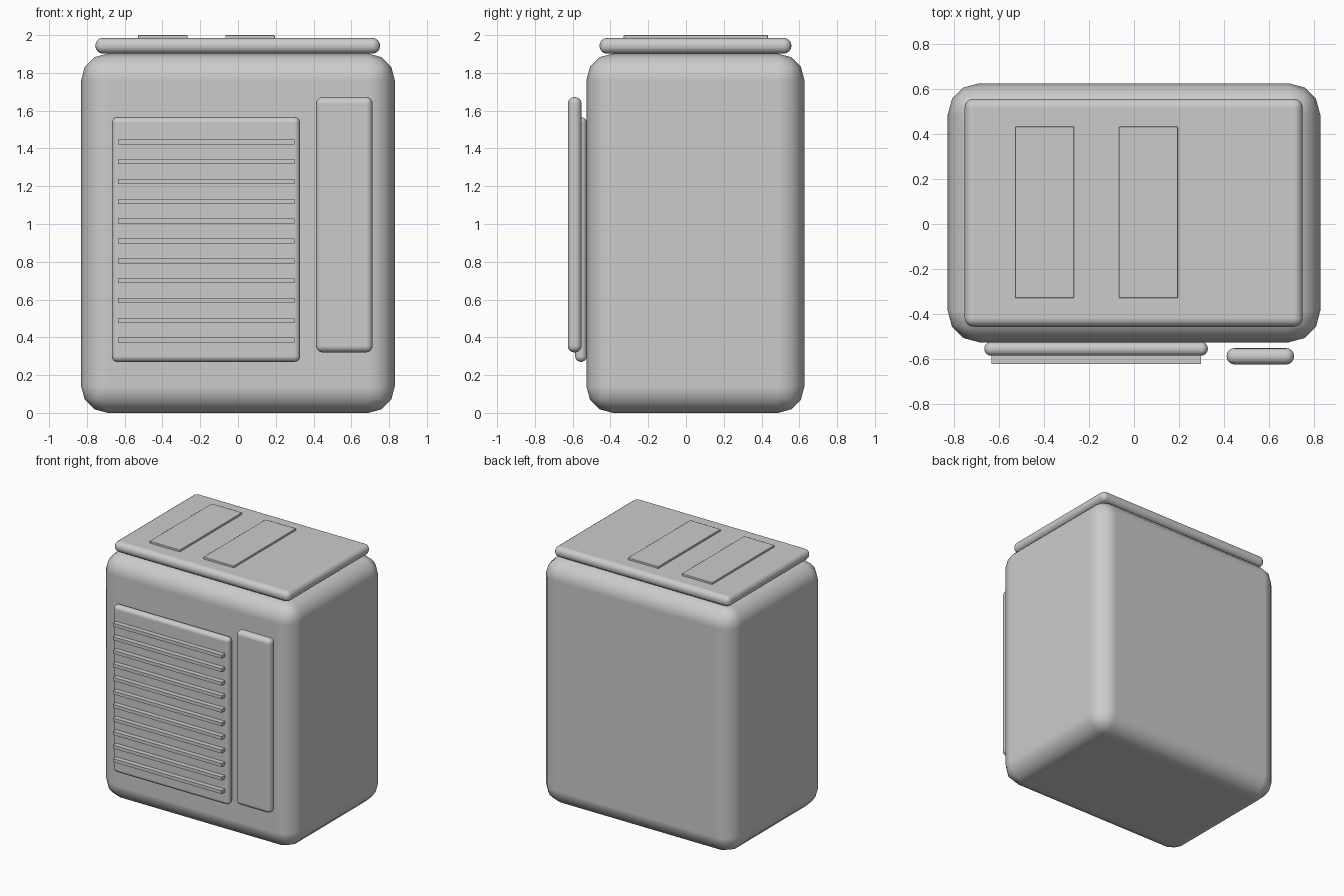
import bpy
import math

if "Cube" in bpy.data.objects:
    bpy.data.objects.remove(bpy.data.objects["Cube"])


def box(name, x, y, z, bevel=0.0, segments=3):
    """Box given by (min, max) along each axis, with optional rounded edges."""
    lo, hi = zip(x, y, z)
    bpy.ops.mesh.primitive_cube_add(size=1, location=[(a + b) / 2 for a, b in zip(lo, hi)])
    ob = bpy.context.object
    ob.name = ob.data.name = name
    ob.scale = [b - a for a, b in zip(lo, hi)]
    bpy.ops.object.transform_apply(location=False, rotation=False, scale=True)
    if bevel:
        bpy.ops.object.shade_smooth_by_angle(angle=math.radians(40))
        mod = ob.modifiers.new("rounded_edges", "BEVEL")
        mod.width = bevel
        mod.segments = segments
        mod.harden_normals = True
        # smooth across the rounded edges
        for e in ob.data.edges:
            e.use_edge_sharp = False
        for p in ob.data.polygons:
            p.use_smooth = True
    return ob


# main housing
box("body", (-0.83, 0.83), (-0.527, 0.627), (0.0, 1.902), 0.14, 3)

# lid with two thin raised strips
box("lid", (-0.755, 0.752), (-0.458, 0.558), (1.902, 1.985), 0.04, 4)
for i, x0 in enumerate((-0.529, -0.067)):
    box(f"lid_strip_{i + 1}", (x0, x0 + 0.262), (-0.33, 0.434), (1.97, 2.0), 0.005, 2)

# front grille panel with horizontal slats
box("grille_panel", (-0.667, 0.329), (-0.587, -0.525), (0.27, 1.566), 0.03, 4)
for i in range(11):
    z = 0.385 + 0.105 * i
    box(f"grille_slat_{i + 1}", (-0.636, 0.298), (-0.625, -0.575), (z - 0.013, z + 0.013))

# tall side panel, standing slightly off the housing
box("control_panel", (0.413, 0.713), (-0.626, -0.553), (0.32, 1.672), 0.035, 4)
